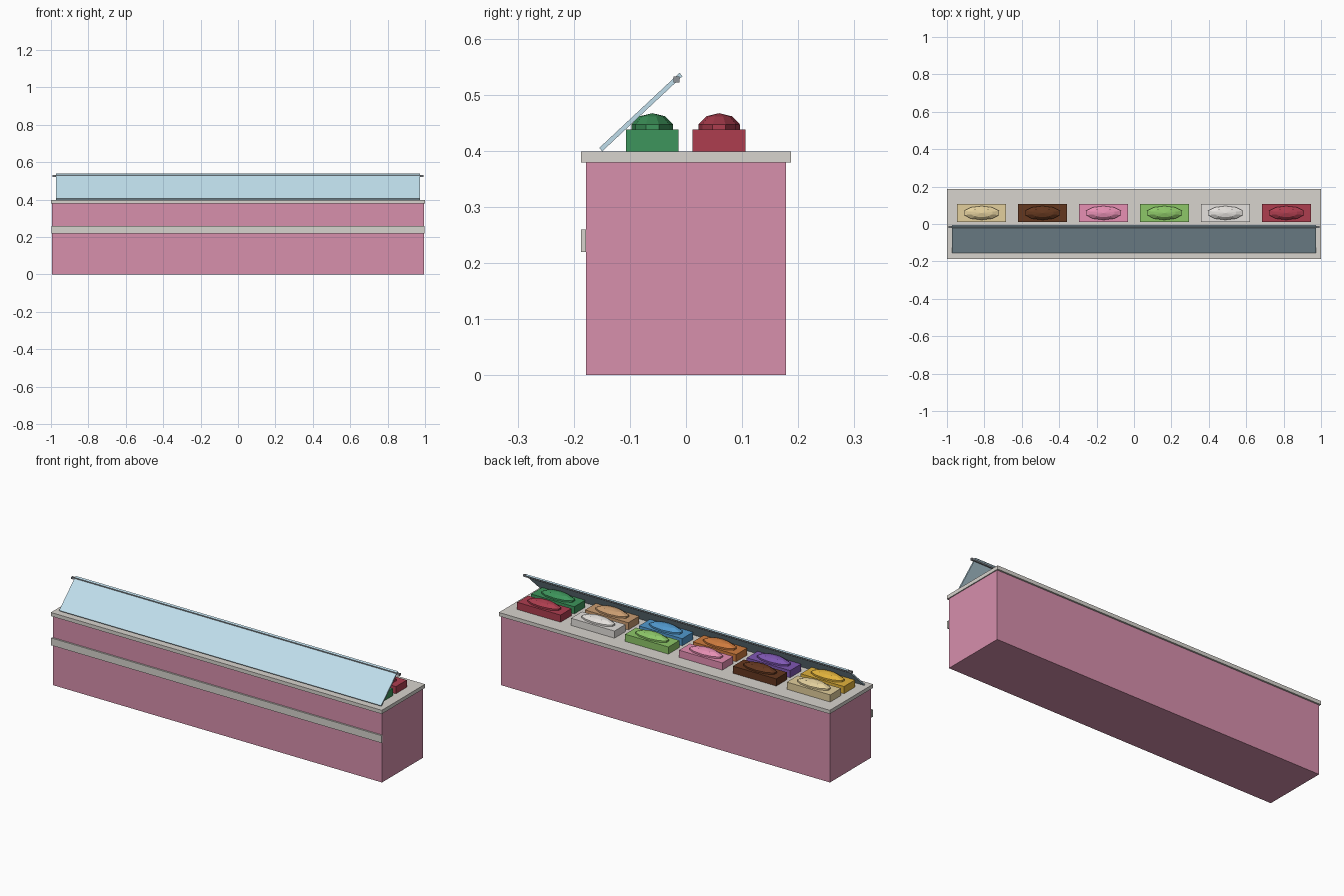
import bpy, math

if "Cube" in bpy.data.objects:
    bpy.data.objects.remove(bpy.data.objects["Cube"])


def colour(name, r, g, b):
    m = bpy.data.materials.new(name)
    lin = [(c / 255) ** 2.2 for c in (r, g, b)]
    m.diffuse_color = (*lin, 1)
    m.use_nodes = True
    m.node_tree.nodes["Principled BSDF"].inputs["Base Color"].default_value = m.diffuse_color
    return m


def finish(name, mat, scale):
    o = bpy.context.object
    o.name = name
    o.scale = scale
    bpy.ops.object.transform_apply(location=False, rotation=False, scale=True)
    if mat:
        o.data.materials.append(mat)
    return o


def box(name, loc, size, mat, tilt=0):
    bpy.ops.mesh.primitive_cube_add(size=1, location=loc, rotation=(tilt, 0, 0))
    return finish(name, mat, size)


pink = colour("cabinet_pink", 214, 142, 171)
pale = colour("counter_grey", 214, 210, 204)
glass = colour("glass_blue", 190, 221, 235)
steel = colour("rail_grey", 140, 145, 150)

# Cabinet, counter slab and front trim
box("cabinet", (0, 0, 0.19), (1.99, 0.356, 0.38), pink)
box("counter", (0, 0, 0.389), (2.0, 0.374, 0.02), pale)
box("front_trim", (0, -0.1825, 0.24), (1.996, 0.009, 0.04), pale)

# Sloping glass guard and the rail beneath its top edge
y0, z0, y1, z1 = -0.152, 0.402, -0.009, 0.536
box("glass_guard", (0, (y0 + y1) / 2, (z0 + z1) / 2),
    (1.946, math.hypot(y1 - y0, z1 - z0), 0.008), glass, math.atan2(z1 - z0, y1 - y0))
box("guard_rail", (0, -0.017, 0.527), (1.985, 0.011, 0.011), steel)

# Two rows of tubs, each with a faceted mound, listed from -x to +x
rows = {
    "front": (-0.06, [("gold", 226, 178, 62), ("purple", 126, 88, 178), ("orange", 205, 122, 64),
                      ("blue", 82, 152, 205), ("tan", 200, 155, 112), ("green", 64, 148, 92)]),
    "back": (0.059, [("cream", 226, 206, 155), ("brown", 100, 58, 36), ("rose", 230, 142, 178),
                     ("lime", 140, 198, 104), ("white", 228, 224, 220), ("red", 172, 64, 80)]),
}
for row, (y, flavours) in rows.items():
    for i, (name, *rgb) in enumerate(flavours):
        x = (i - 2.5) * 0.326
        mat = colour(name, *rgb)
        box(f"{row}_tub_{name}", (x, y, 0.418), (0.262, 0.094, 0.04), mat)
        bpy.ops.mesh.primitive_uv_sphere_add(segments=10, ring_count=5, radius=1,
                                             location=(x, y, 0.438))
        finish(f"{row}_mound_{name}", mat, (0.103, 0.039, 0.029))
